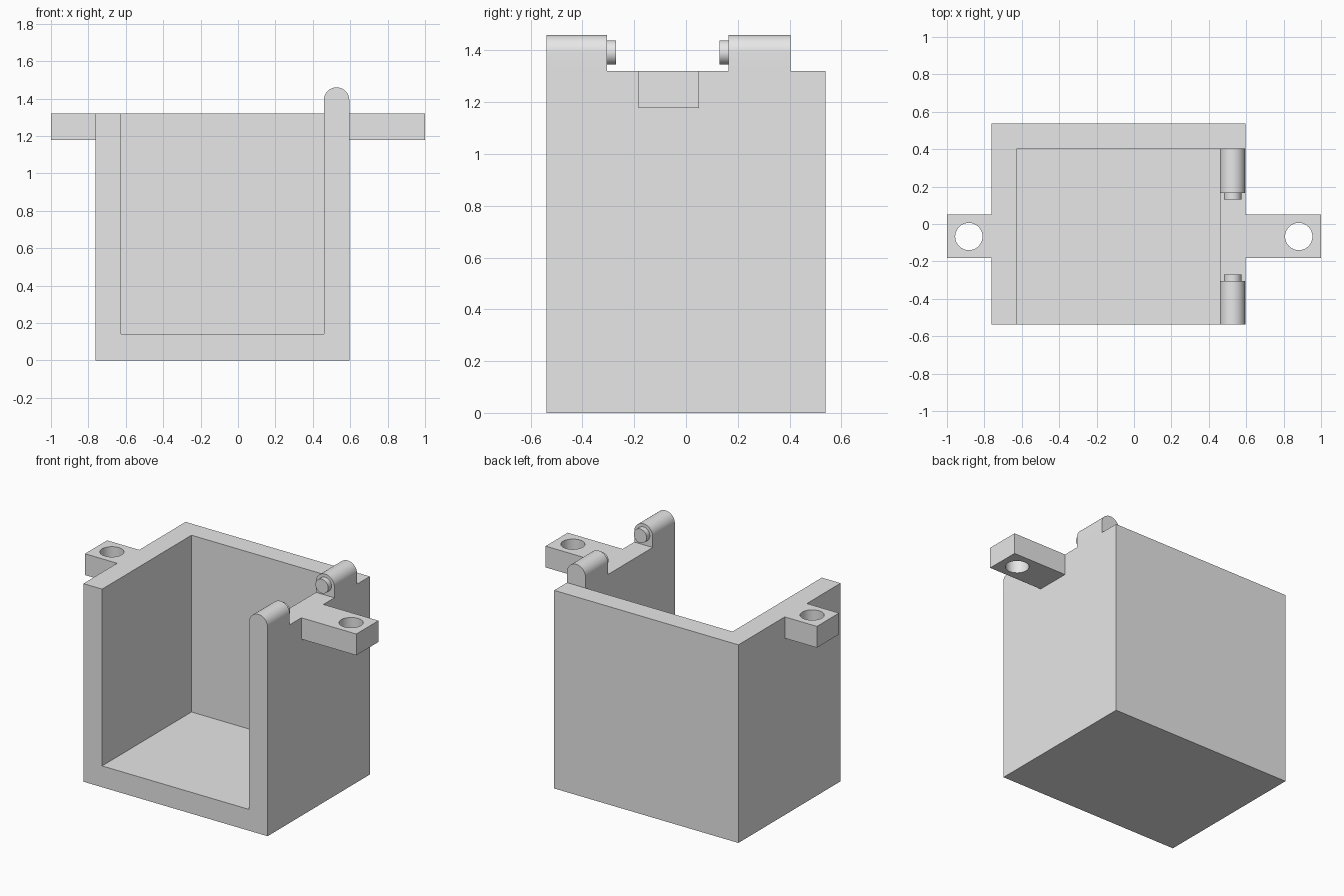
import bpy, bmesh, math
from mathutils import Vector

if "Cube" in bpy.data.objects:
    bpy.data.objects.remove(bpy.data.objects["Cube"])

grey = bpy.data.materials.new("grey")
grey.diffuse_color = (0.8, 0.8, 0.8, 1)
grey.use_nodes = True
grey.node_tree.nodes["Principled BSDF"].inputs["Base Color"].default_value = grey.diffuse_color


def prism(name, outline, direction):
    """Closed solid made by extruding a flat outline along a direction."""
    bm = bmesh.new()
    face = bm.faces.new([bm.verts.new(p) for p in outline])
    new = bmesh.ops.extrude_face_region(bm, geom=[face])["geom"]
    moved = [g for g in new if isinstance(g, bmesh.types.BMVert)]
    bmesh.ops.translate(bm, verts=moved, vec=Vector(direction))
    bmesh.ops.recalc_face_normals(bm, faces=bm.faces[:])
    mesh = bpy.data.meshes.new(name)
    bm.to_mesh(mesh)
    bm.free()
    mesh.materials.append(grey)
    ob = bpy.data.objects.new(name, mesh)
    bpy.context.collection.objects.link(ob)
    return ob


def box(name, x0, x1, y0, y1, z0, z1):
    return prism(name, [(x0, y0, z0), (x1, y0, z0), (x1, y1, z0), (x0, y1, z0)],
                 (0, 0, z1 - z0))


def arc(cx, cy, r, start, end, n):
    return [(cx + r * math.cos(start + (end - start) * i / n),
             cy + r * math.sin(start + (end - start) * i / n)) for i in range(n + 1)]


def activate(ob):
    bpy.ops.object.select_all(action='DESELECT')
    ob.select_set(True)
    bpy.context.view_layer.objects.active = ob


def cut(ob, cutter):
    mod = ob.modifiers.new("cut", 'BOOLEAN')
    mod.operation, mod.solver, mod.object = 'DIFFERENCE', 'EXACT', cutter
    activate(ob)
    bpy.ops.object.modifier_apply(modifier=mod.name)
    bpy.data.objects.remove(cutter)


def smooth(ob):
    activate(ob)
    bpy.ops.object.shade_smooth_by_angle(angle=math.radians(30))


TOP = 1.32

# Box body, open at the front and the top
body = box("box_body", -0.763, 0.595, -0.538, 0.538, 0, TOP)
cut(body, box("cavity_cutter", -0.625, 0.459, -0.7, 0.403, 0.142, 1.6))

# Mounting tabs with vertical screw holes
for name, x0, x1, hx in (("left_tab", -1.0, -0.763, -0.883),
                         ("right_tab", 0.595, 1.0, 0.881)):
    tab = box(name, x0, x1, -0.183, 0.05, 1.178, TOP)
    ring = arc(hx, -0.067, 0.073, 0, 2 * math.pi, 48)[:-1]
    cut(tab, prism("hole_cutter", [(x, y, 1.0) for x, y in ring], (0, 0, 0.6)))
    smooth(tab)

# Round-topped hinge lugs on the right wall, with pins facing each other
HX, HZ, R = 0.527, 1.392, 0.068
for side, y0, y1, pin_y, pin_len in (("front", -0.538, -0.305, -0.305, 0.035),
                                     ("back", 0.165, 0.403, 0.165, -0.035)):
    profile = [(HX - R, TOP), (HX + R, TOP)] + arc(HX, HZ, R, 0, math.pi, 24)
    smooth(prism(side + "_hinge_lug", [(x, y0, z) for x, z in profile], (0, y1 - y0, 0)))
    ring = arc(HX, HZ, 0.047, 0, 2 * math.pi, 40)[:-1]
    smooth(prism(side + "_hinge_pin", [(x, pin_y, z) for x, z in ring], (0, pin_len, 0)))
